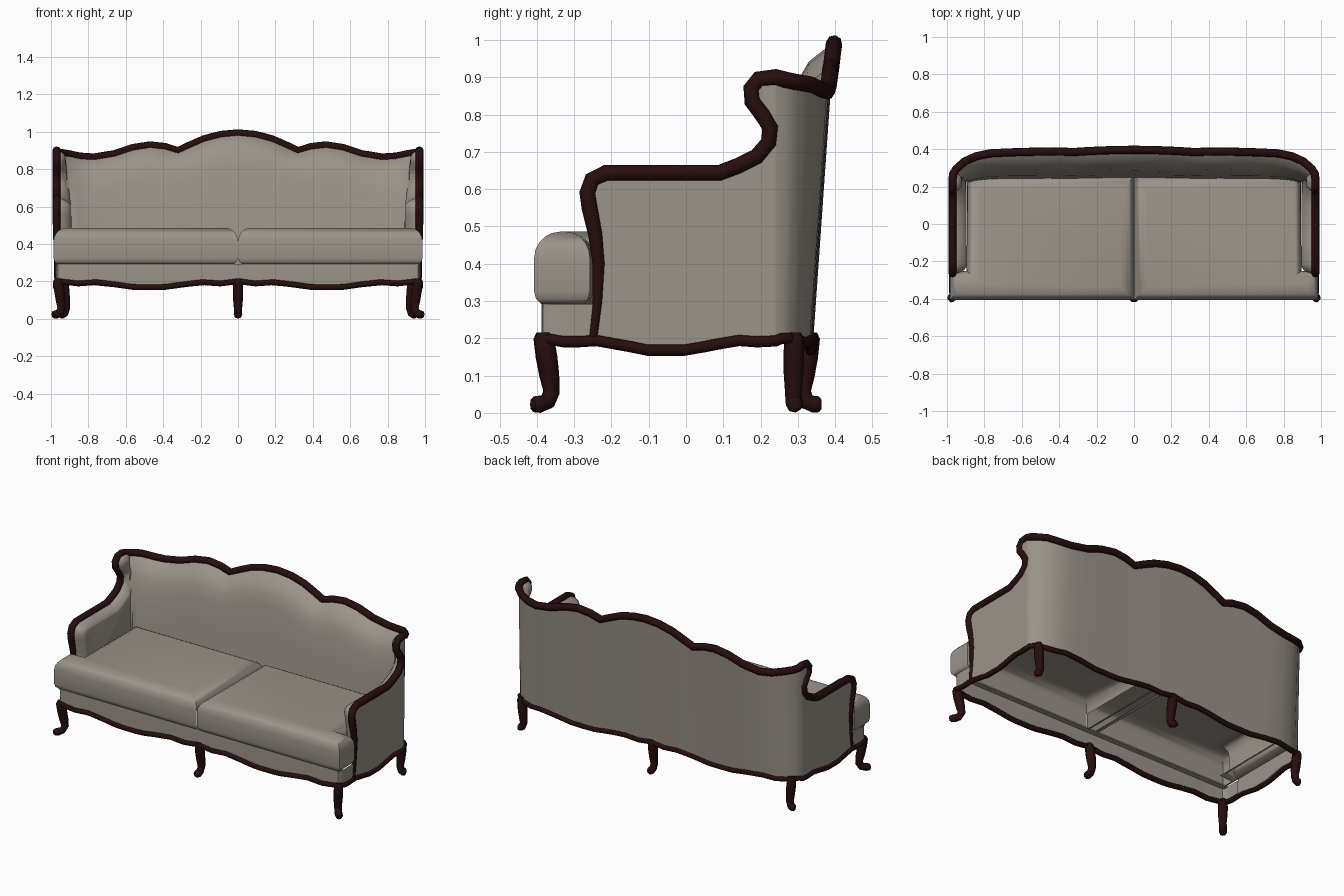
import bpy, bmesh, math
from mathutils import Vector

if "Cube" in bpy.data.objects:
    bpy.data.objects.remove(bpy.data.objects["Cube"])


def material(name, rgb):
    m = bpy.data.materials.new(name)
    m.diffuse_color = (*rgb, 1)
    m.use_nodes = True
    m.node_tree.nodes["Principled BSDF"].inputs["Base Color"].default_value = m.diffuse_color
    return m


FABRIC = material("taupe fabric", (0.33, 0.295, 0.255))
WOOD = material("dark mahogany", (0.020, 0.004, 0.004))


def finish(ob, mat, angle=40):
    ob.data.materials.clear()
    ob.data.materials.append(mat)
    bpy.ops.object.select_all(action='DESELECT')
    ob.select_set(True)
    bpy.context.view_layer.objects.active = ob
    bpy.ops.object.shade_smooth_by_angle(angle=math.radians(angle))


def add_mesh(name, bm, mat, angle=40, recalc=True):
    if recalc:
        bmesh.ops.recalc_face_normals(bm, faces=bm.faces)
    me = bpy.data.meshes.new(name)
    bm.to_mesh(me)
    bm.free()
    ob = bpy.data.objects.new(name, me)
    bpy.context.collection.objects.link(ob)
    finish(ob, mat, angle)


def tube(name, pts, radii, closed=False):
    """Round wooden moulding swept along a path."""
    cu = bpy.data.curves.new(name, 'CURVE')
    cu.dimensions = '3D'
    cu.bevel_depth, cu.bevel_resolution, cu.use_fill_caps = 1, 2, True
    sp = cu.splines.new('POLY')
    sp.points.add(len(pts) - 1)
    for p, co, r in zip(sp.points, pts, radii):
        p.co, p.radius = (*co, 1), r
    sp.use_cyclic_u = closed
    ob = bpy.data.objects.new(name, cu)
    bpy.context.collection.objects.link(ob)
    bpy.ops.object.select_all(action='DESELECT')
    ob.select_set(True)
    bpy.context.view_layer.objects.active = ob
    bpy.ops.object.convert(target='MESH')
    finish(bpy.context.object, WOOD, 50)


def prism(pts_a, pts_b):
    bm = bmesh.new()
    a = [bm.verts.new(p) for p in pts_a]
    b = [bm.verts.new(p) for p in pts_b]
    n = len(a)
    for i in range(n):
        j = (i + 1) % n
        bm.faces.new((a[i], a[j], b[j], b[i]))
    cap_a, cap_b = bm.faces.new(a[::-1]), bm.faces.new(b)
    bmesh.ops.recalc_face_normals(bm, faces=bm.faces)
    return bm, cap_a, cap_b


def ribbon(rows):
    bm = bmesh.new()
    vs = [[bm.verts.new(p) for p in row] for row in rows]
    for r, q in zip(vs, vs[1:]):
        for i in range(len(r) - 1):
            bm.faces.new((r[i], r[i + 1], q[i + 1], q[i]))
    return bm


def mirrored(half):
    """Half path ending on x = 0, continued to the other side."""
    return half + [(-p[0], *p[1:]) for p in half[-2::-1]]


WAVE = [(0, .2), (.1, .188), (.2, .195), (.3, .184), (.42, .168), (.58, .168),
        (.7, .184), (.8, .195), (.9, .188), (1, .2)]


def wave(u):
    """Height of the scalloped lower edge."""
    u = min(max(u, 0), 1)
    for (a, za), (b, zb) in zip(WAVE, WAVE[1:]):
        if u <= b:
            return za + (zb - za) * (u - a) / (b - a)


def side_z(y):
    return wave((y + .38) / .66)


# Arm and wing outline (y, z), then back rail (x, y, z) to the centre
ARM = [(-.25, .19), (-.237, .30), (-.234, .40), (-.243, .48), (-.258, .55),
       (-.264, .59), (-.252, .625), (-.215, .643), (-.1, .643), (.09, .643),
       (.14, .662), (.19, .687), (.222, .725), (.226, .765), (.205, .80),
       (.178, .835), (.175, .87), (.195, .895), (.24, .90)]
BACK = [(.974, .24, .90), (.967, .267, .893), (.950, .295, .887), (.905, .335, .88),
        (.845, .362, .867), (.77, .378, .862), (.66, .383, .88), (.56, .386, .913),
        (.47, .388, .927), (.39, .387, .918), (.32, .385, .897), (.26, .389, .925),
        (.18, .393, .96), (.09, .396, .983), (0, .397, .991)]


def lean(y):
    return min(max((y - .24) / .14, 0), 1)


def slim(z):
    """Padding at the sides gets thinner up the wing."""
    return 1 - .45 * min(max((z - .62) / .2, 0), 1)


# Carved top rail, one run from arm to arm
rail = mirrored([(.97, y, z) for y, z in ARM] + BACK[1:])
tube("top_rail", rail, [.012 + .010 * min(1, max(0, (p[2] - .25) / .3)) for p in rail])

# Curved upholstered back
path = mirrored(BACK)
rows = []
for i, (x, y, zt) in enumerate(path):
    p, q = Vector(path[max(i - 1, 0)]), Vector(path[min(i + 1, len(path) - 1)])
    t = (q - p).to_2d().normalized()
    f = lean(y)
    profile = [(0, wave(abs(x) / .95)), (0, zt), (.03, zt - .02), (.065, zt - .05),
               (.09, zt - .10), (.1, zt - .18), (.108, .62), (.11, .45), (.11, .28)]
    row = []
    for d, z in profile:
        d *= f + (1 - f) * .7 * slim(z)
        row.append((x - t.y * d, y + t.x * d - .07 * f * (zt - z), z))
    rows.append(row)
add_mesh("sofa_back", ribbon(rows), FABRIC, 60)
back_foot = [r[0] for r in rows[:len(BACK)]]

# Side panels and padded arm insides
edge = [(.24 - .049 * i, side_z(.24 - .049 * i)) for i in range(10)]
pad_line = [(-.238, .28)] + ARM[1:-1] + [(.24, .895), (.27, .885), (.27, .28)]
for s, side in ((1, "right"), (-1, "left")):
    line = ARM + edge
    bm, _, _ = prism([(s * .974, y, z) for y, z in line], [(s * .952, y, z) for y, z in line])
    add_mesh(side + "_side_panel", bm, FABRIC)
    bm, _, cap = prism([(s * .955, y, z) for y, z in pad_line],
                       [(s * .944, y, z) for y, z in pad_line])
    for d, h in ((.007, .018), (.009, .016), (.014, .012), (.006, .003)):
        bmesh.ops.inset_individual(bm, faces=[cap], thickness=d, depth=h)
    bmesh.ops.triangulate(bm, faces=[cap])
    for v in bm.verts:
        v.co.x = s * (.955 - (.955 - abs(v.co.x)) * slim(v.co.z))
    add_mesh(side + "_arm_pad", bm, FABRIC, 60)

# Front apron wrapping to the arms
front = [(.974, y, side_z(y)) for y in (-.24, -.29, -.33, -.365)]
front += [(.962, -.384, .2)]
front += [(.95 * i / 20, -.388, wave(i / 20)) for i in range(19, -1, -1)]
add_mesh("front_apron", ribbon([[p, (p[0], p[1], .292)] for p in mirrored(front)]), FABRIC)

# Scalloped wooden trim all round the base
half = [(0, -.388, .2)] + front[-2::-1]
half += [(.974, y, z) for y, z in edge[::-1][1:]] + back_foot[1:]
loop = mirrored(half)[:-1]
tube("base_trim", loop, [.015] * len(loop), True)

# Narrow ledge closing the top of the front apron
deck = [(-.968, -.383), (.968, -.383), (.968, -.35), (-.968, -.35)]
bm, _, _ = prism([(x, y, .284) for x, y in deck], [(x, y, .292) for x, y in deck])
add_mesh("front_ledge", bm, FABRIC)

# Two T-shaped seat cushions, hollow underneath
shape = [(.001, -.407), (.986, -.407), (.986, -.258), (.895, -.25), (.892, .255), (.001, .255)]
for s, side in ((1, "right"), (-1, "left")):
    bm, low, top = prism([(s * x, y, .288) for x, y in shape],
                         [(s * x, y, .486) for x, y in shape])
    bmesh.ops.bevel(bm, geom=list(top.edges), offset=.07, segments=5, profile=.5,
                    affect='EDGES')
    low_edges = [e for e in bm.edges if all(abs(v.co.z - .288) < 1e-4 for v in e.verts)]
    bmesh.ops.bevel(bm, geom=low_edges, offset=.036, segments=3, profile=.5, affect='EDGES')
    bmesh.ops.recalc_face_normals(bm, faces=bm.faces)
    hidden = [f for f in bm.faces if f.normal.z < -.99 or
              (abs(f.calc_center_median().x) < .04 and f.normal.x * s < -.3
               and f.calc_center_median().z < .41)]
    bmesh.ops.delete(bm, geom=hidden, context='FACES')
    add_mesh(side + "_seat_cushion", bm, FABRIC, recalc=False)

# Cabriole legs: (offset outward, height, radius)
LEG = [(-.002, .216, .018), (-.002, .20, .026), (-.010, .15, .028), (-.018, .10, .026),
       (-.024, .055, .022), (-.012, .030, .022), (.010, .023, .023), (.024, .023, .021),
       (.032, .023, .012)]


def leg(name, x, y, dx, dy):
    tube(name, [(x + dx * o, y + dy * o, z) for o, z, r in LEG], [r for o, z, r in LEG])


for s, side in ((1, "right"), (-1, "left")):
    leg("front_leg_" + side, s * .963, -.382, s * .8, -.9)
    leg("back_leg_" + side, s * .935, .29, s * .6, .1)
leg("front_leg_centre", 0, -.385, 0, -1)
leg("back_leg_centre", 0, .335, 0, .9)
